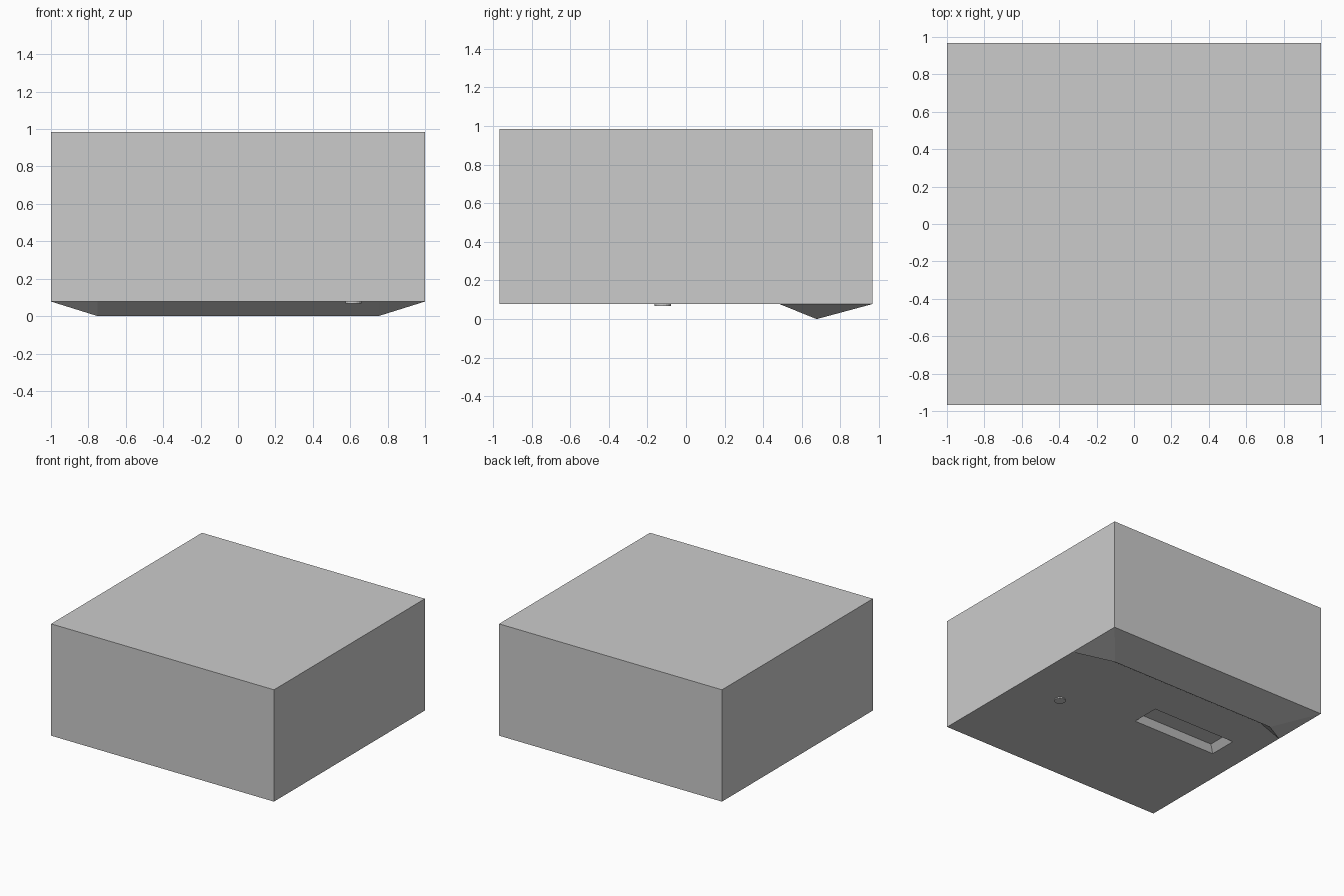
import bpy

if "Cube" in bpy.data.objects:
    bpy.data.objects.remove(bpy.data.objects["Cube"])

W, D = 1.0, 0.967          # half width, half depth
Z0, Z1 = 0.078, 0.985      # body bottom and top


def mesh_object(name, verts, faces):
    mesh = bpy.data.meshes.new(name)
    mesh.from_pydata(verts, [], faces)
    mesh.update()
    obj = bpy.data.objects.new(name, mesh)
    bpy.context.collection.objects.link(obj)
    return obj


def rect(x0, x1, y0, y1, z):
    return [(x0, y0, z), (x1, y0, z), (x1, y1, z), (x0, y1, z)]


def frustum(name, low, high):
    faces = [(3, 2, 1, 0), (4, 5, 6, 7)]
    faces += [(i, (i + 1) % 4, 4 + (i + 1) % 4, 4 + i) for i in range(4)]
    return mesh_object(name, low + high, faces)


# main body
body = frustum("body", rect(-W, W, -D, D, Z0), rect(-W, W, -D, D, Z1))

# shallow rectangular pocket in the underside, slightly tapered
cutter = frustum("pocket_cutter",
                 rect(-0.775, -0.005, -0.01, 0.235, Z0 - 0.01),
                 rect(-0.72, -0.06, 0.03, 0.195, Z0 + 0.05))
cutter.hide_render = True
cutter.hide_set(True)
cut = body.modifiers.new("pocket", 'BOOLEAN')
cut.operation = 'DIFFERENCE'
cut.solver = 'EXACT'
cut.object = cutter

# wedge-shaped rear foot: ridge line tapering out to the body corners
half = [(0.75, 0.677, 0), (0.75, 0.571, Z0), (W, 0.483, Z0),
        (W, 0.72, Z0), (W, D, Z0)]
verts = half + [(-x, y, z) for x, y, z in half]
side = [(0, 2, 1), (0, 3, 2), (0, 4, 3)]
faces = side + [tuple(5 + i for i in reversed(f)) for f in side]
faces += [(0, 1, 6, 5), (0, 5, 9, 4)]
foot = mesh_object("rear_foot", verts, [tuple(reversed(f)) for f in faces])

# make the foot normals face outward (downward)
for poly in foot.data.polygons:
    if poly.normal.z > 0:
        poly.flip()
foot.data.update()

# small round button under the body
bpy.ops.mesh.primitive_cylinder_add(vertices=16, radius=0.042, depth=0.012,
                                    location=(0.617, -0.12, Z0 - 0.004))
bpy.context.object.name = "button"
